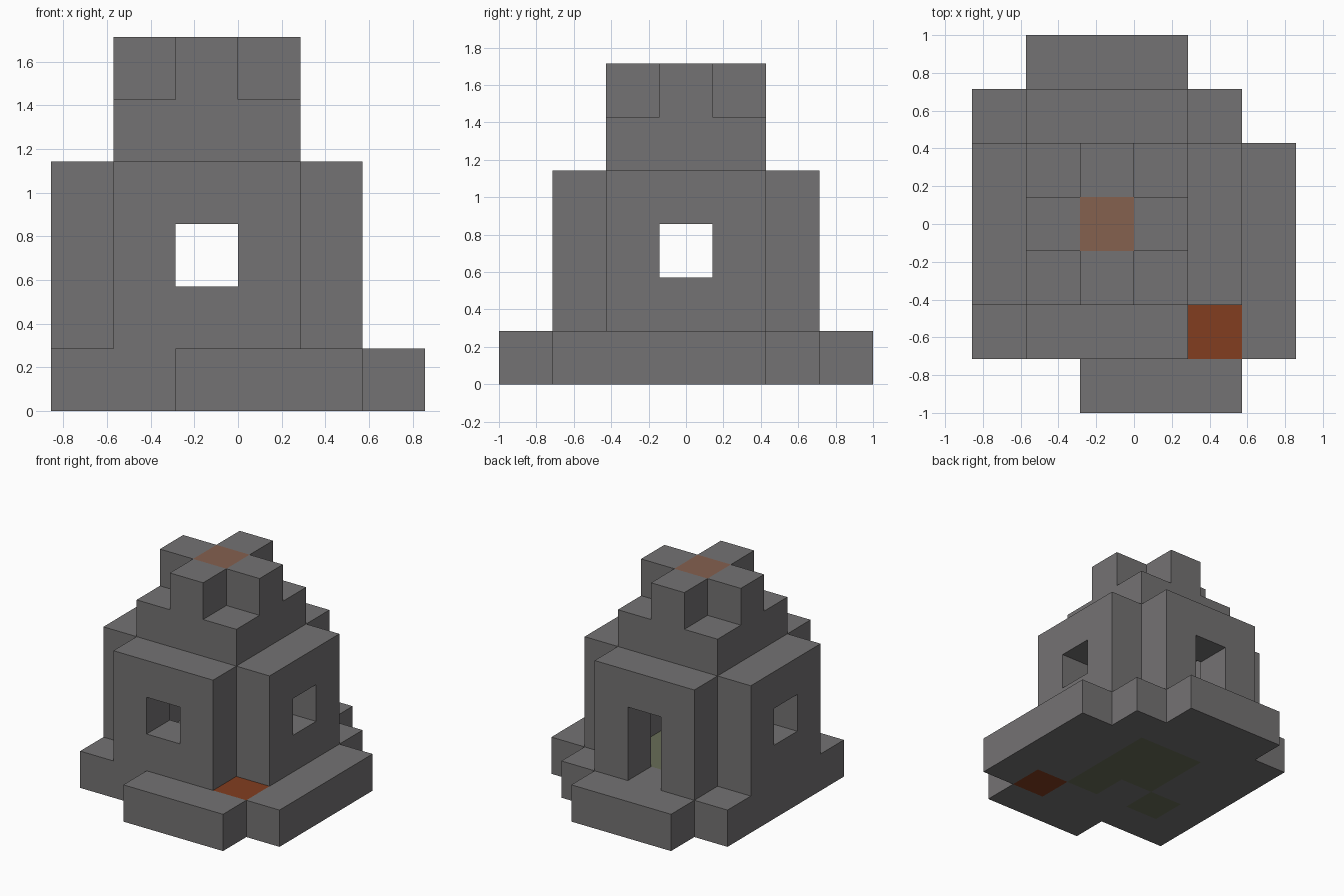
import bpy
import bmesh
from itertools import product
from mathutils import Vector

if "Cube" in bpy.data.objects:
    bpy.data.objects.remove(bpy.data.objects["Cube"], do_unlink=True)

U = 2 / 7                      # edge of one block
ORIGIN = Vector((-3, -3.5, 0))  # grid corner, in blocks


def material(name, rgb):
    mat = bpy.data.materials.new(name)
    mat.use_nodes = True
    color = (*rgb, 1)
    mat.diffuse_color = color
    mat.node_tree.nodes["Principled BSDF"].inputs["Base Color"].default_value = color
    return mat


def block(xs, ys, zs):
    """All cells in inclusive ranges."""
    return set(product(*(range(a, b + 1) for a, b in (xs, ys, zs))))


stone = material("grey_stone", (0.175, 0.170, 0.172))
moss = material("mossy_stone", (0.140, 0.155, 0.095))
orange = material("burnt_orange", (0.223, 0.048, 0.014))
brown = material("dusty_brown", (0.235, 0.119, 0.078))

# Stepped base slab with coloured blocks set into it
slab = (block((0, 4), (1, 5), (0, 0)) | block((5, 5), (1, 4), (0, 0))
        | block((2, 4), (0, 0), (0, 0)) | block((1, 3), (6, 6), (0, 0)))
moss_cells = (block((3, 3), (2, 4), (0, 0)) | block((2, 2), (3, 4), (0, 0))
              | {(1, 2, 0)})
corner_cell = {(4, 1, 0)}

# Four walls around a hollow room, with windows and a back doorway
walls = set()
for side in (0, 4):
    walls |= block((side, side), (2, 4), (1, 3))
for side in (1, 5):
    walls |= block((1, 3), (side, side), (1, 3))
walls -= {(2, 1, 2), (0, 3, 2), (4, 3, 2)}
walls -= block((2, 2), (5, 5), (1, 2))

# Roof slab and cross-shaped crown
roof = block((1, 3), (2, 4), (4, 4))
crown = block((1, 3), (3, 3), (5, 5)) | block((2, 2), (2, 4), (5, 5))
cap = {(2, 3, 5)}

parts = [
    ("base_slab", slab - moss_cells - corner_cell, stone),
    ("mossy_floor", moss_cells, moss),
    ("corner_block", corner_cell, orange),
    ("walls", walls, stone),
    ("roof_slab", roof, stone),
    ("roof_crown", crown - cap, stone),
    ("crown_centre", cap, brown),
]
filled = set().union(*(cells for _, cells, _ in parts))


def build(name, cells, mat):
    """Make one mesh from the exposed sides of its cells."""
    bm = bmesh.new()
    for cell in sorted(cells):
        low = Vector(cell) + ORIGIN
        for axis, step in product(range(3), (-1, 1)):
            near = list(cell)
            near[axis] += step
            if tuple(near) in filled:
                continue
            a, b = Vector((0, 0, 0)), Vector((0, 0, 0))
            a[(axis + 1) % 3] = 1
            b[(axis + 2) % 3] = 1
            start = low.copy()
            if step > 0:
                start[axis] += 1
            else:
                a, b = b, a
            corners = (start, start + a, start + a + b, start + b)
            bm.faces.new([bm.verts.new(c * U) for c in corners])
    bmesh.ops.remove_doubles(bm, verts=bm.verts, dist=U / 100)
    mesh = bpy.data.meshes.new(name)
    bm.to_mesh(mesh)
    bm.free()
    mesh.materials.append(mat)
    bpy.context.collection.objects.link(bpy.data.objects.new(name, mesh))


for part in parts:
    build(*part)
